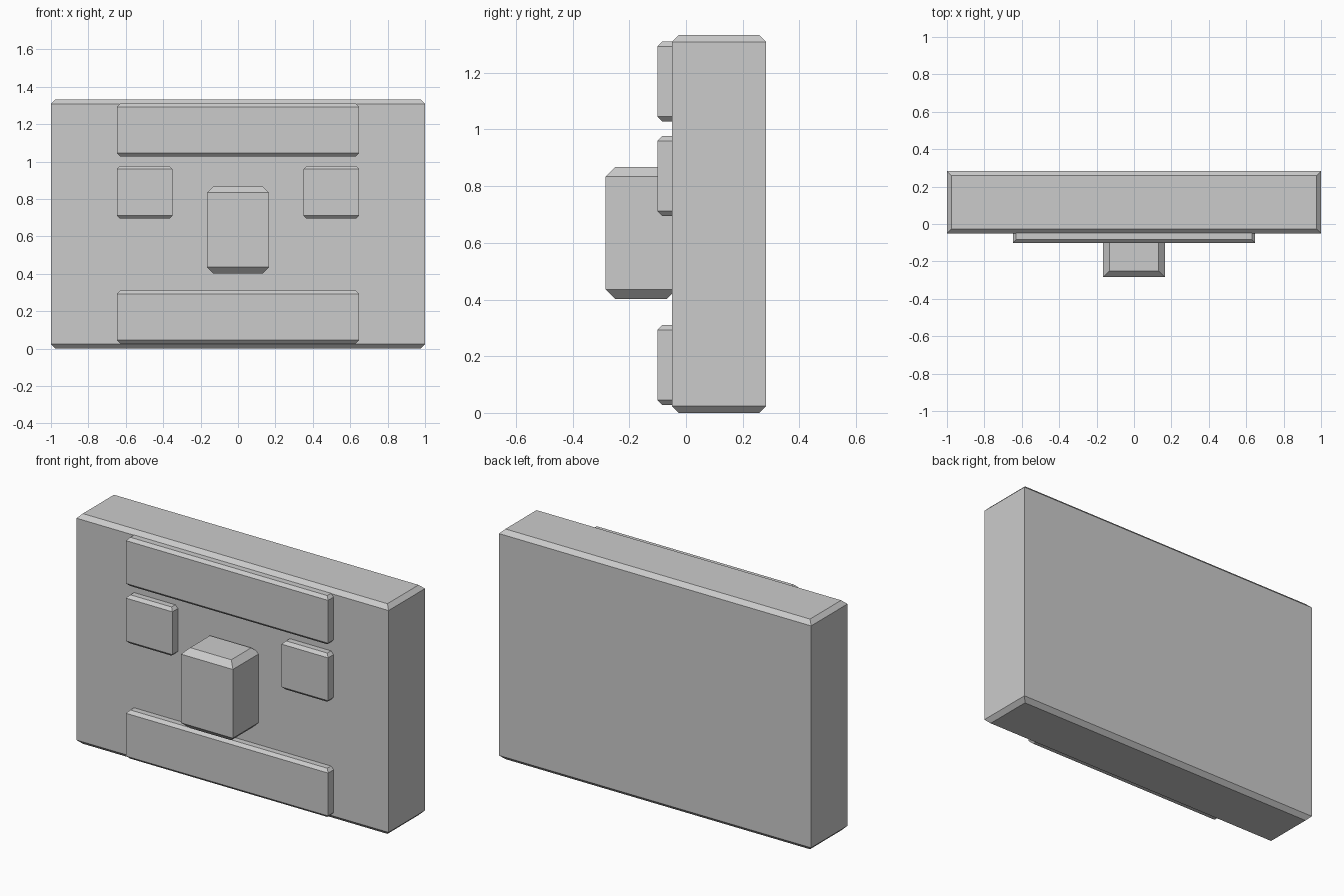
import bpy, bmesh

if "Cube" in bpy.data.objects:
    bpy.data.objects.remove(bpy.data.objects["Cube"])


def chamfered_block(name, x, y, z, c):
    """Box over the given ranges with the top and bottom rims chamfered by c."""
    bm = bmesh.new()
    rings = []
    for height, inset in ((z[0], c), (z[0] + c, 0), (z[1] - c, 0), (z[1], c)):
        x0, x1 = x[0] + inset, x[1] - inset
        y0, y1 = y[0] + inset, y[1] - inset
        rings.append([bm.verts.new((px, py, height))
                      for px, py in ((x0, y0), (x1, y0), (x1, y1), (x0, y1))])
    for low, high in zip(rings, rings[1:]):
        for i in range(4):
            j = (i + 1) % 4
            bm.faces.new((low[i], low[j], high[j], high[i]))
    bm.faces.new(rings[0][::-1])
    bm.faces.new(rings[-1])
    mesh = bpy.data.meshes.new(name)
    bm.to_mesh(mesh)
    bm.free()
    obj = bpy.data.objects.new(name, mesh)
    bpy.context.collection.objects.link(obj)
    return obj


# Main slab
chamfered_block("slab", (-1, 1), (-0.05, 0.283), (0, 1.333), 0.024)

# Raised plates, set slightly into the slab front
PLATE_Y = (-0.101, -0.018)
PLATE_H = 0.282
for name, z in (("lower_bar", 0.028), ("upper_bar", 1.028)):
    chamfered_block(name, (-0.648, 0.648), PLATE_Y, (z, z + PLATE_H), 0.017)
for name, x in (("left_square", (-0.648, -0.35)), ("right_square", (0.35, 0.648))):
    chamfered_block(name, x, PLATE_Y, (0.695, 0.695 + PLATE_H), 0.017)

# Protruding centre block
chamfered_block("centre_block", (-0.166, 0.166), (-0.284, -0.034), (0.402, 0.868), 0.034)
